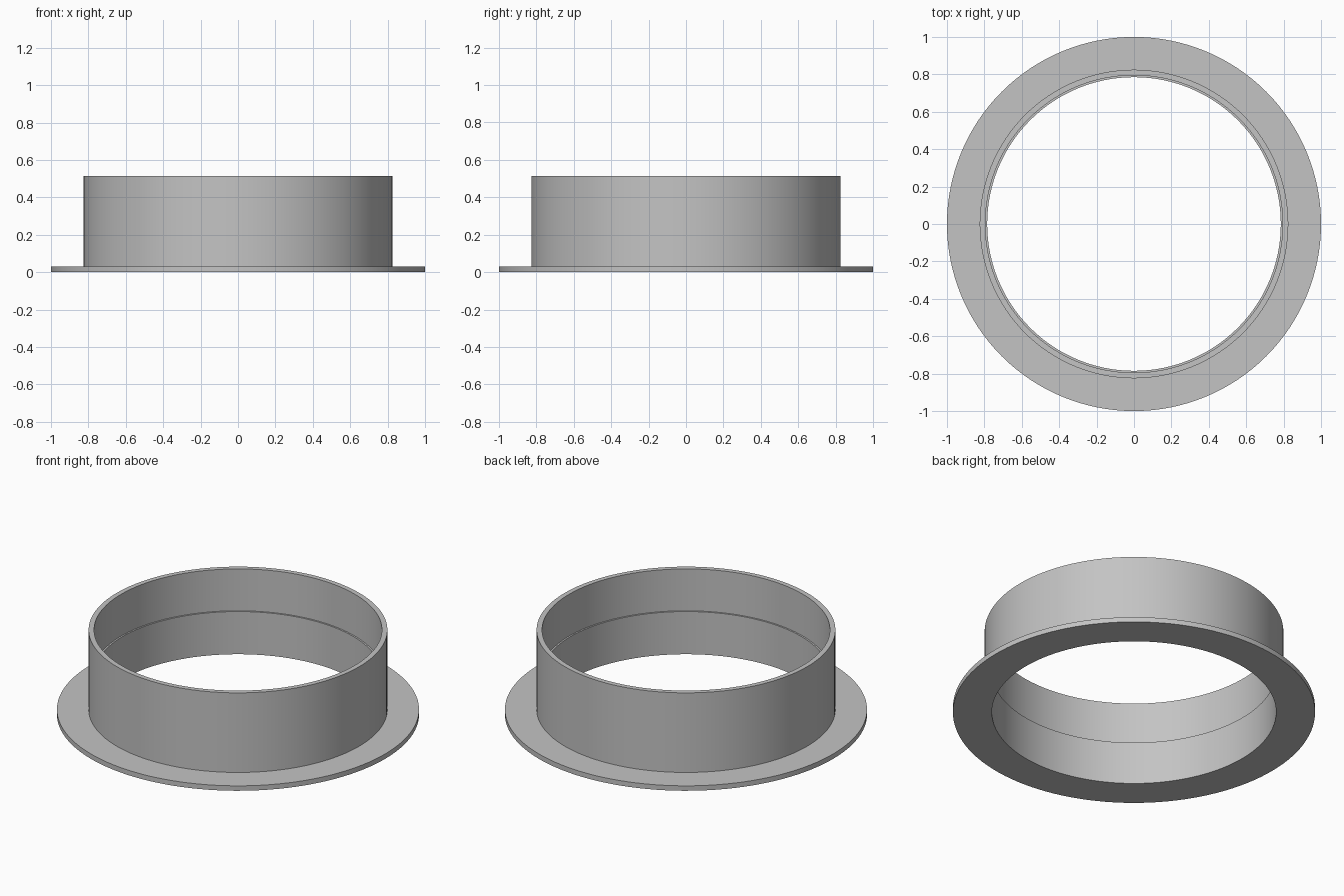
import bpy, bmesh, math

cube = bpy.data.objects.get("Cube")
if cube:
    bpy.data.objects.remove(cube, do_unlink=True)

SEGMENTS = 128

grey = bpy.data.materials.new("plain_grey")
grey.use_nodes = True
colour = (0.55, 0.55, 0.55, 1)
grey.diffuse_color = colour
grey.node_tree.nodes["Principled BSDF"].inputs["Base Color"].default_value = colour


def lathe(name, profile):
    """Spin a closed (radius, height) profile around the z axis."""
    bm = bmesh.new()
    rings = []
    for i in range(SEGMENTS):
        a = 2 * math.pi * i / SEGMENTS
        rings.append([bm.verts.new((r * math.cos(a), r * math.sin(a), z)) for r, z in profile])
    n = len(profile)
    for i, ring in enumerate(rings):
        following = rings[(i + 1) % SEGMENTS]
        for j in range(n):
            k = (j + 1) % n
            bm.faces.new((ring[j], following[j], following[k], ring[k]))
    bmesh.ops.recalc_face_normals(bm, faces=bm.faces)
    mesh = bpy.data.meshes.new(name)
    bm.to_mesh(mesh)
    bm.free()
    mesh.materials.append(grey)
    obj = bpy.data.objects.new(name, mesh)
    bpy.context.collection.objects.link(obj)
    bpy.ops.object.select_all(action="DESELECT")
    obj.select_set(True)
    bpy.context.view_layer.objects.active = obj
    bpy.ops.object.shade_smooth_by_angle(angle=math.radians(30))
    return obj


# Flat base flange and upright collar, with a small step halfway up the bore
lathe("flanged_collar", [
    (0.785, 0.0), (1.0, 0.0), (1.0, 0.03), (0.825, 0.03),
    (0.825, 0.515), (0.795, 0.515), (0.795, 0.26), (0.785, 0.26),
])
